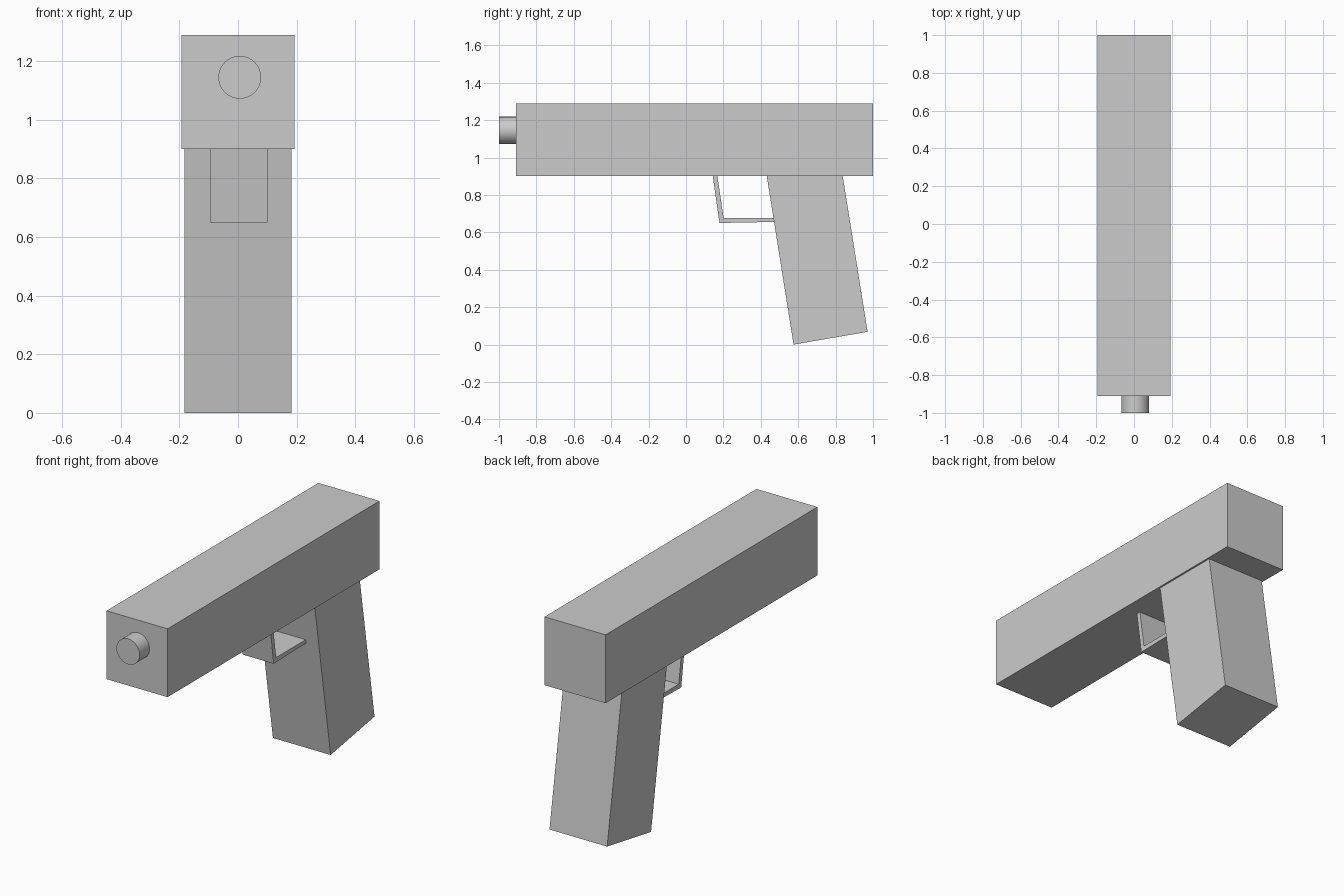
import bpy
import bmesh
import math

if "Cube" in bpy.data.objects:
    bpy.data.objects.remove(bpy.data.objects["Cube"])


def extrude_profile(name, profile, x0, x1):
    """Solid from a (y, z) outline swept along x."""
    bm = bmesh.new()
    face = bm.faces.new([bm.verts.new((x0, y, z)) for y, z in profile])
    swept = bmesh.ops.extrude_face_region(bm, geom=[face])["geom"]
    moved = [g for g in swept if isinstance(g, bmesh.types.BMVert)]
    bmesh.ops.translate(bm, verts=moved, vec=(x1 - x0, 0, 0))
    bmesh.ops.recalc_face_normals(bm, faces=bm.faces)
    mesh = bpy.data.meshes.new(name)
    bm.to_mesh(mesh)
    bm.free()
    obj = bpy.data.objects.new(name, mesh)
    bpy.context.collection.objects.link(obj)
    return obj


# Long rectangular upper body
extrude_profile("upper_body",
                [(-0.91, 0.90), (1.0, 0.90), (1.0, 1.29), (-0.91, 1.29)],
                -0.1925, 0.1925)

# Raked handle, its top flush with the underside of the body
extrude_profile("grip",
                [(0.432, 0.90), (0.575, 0.0), (0.971, 0.068), (0.838, 0.90)],
                -0.182, 0.182)

# Thin L-shaped strip running from the body back into the grip
extrude_profile("trigger_guard",
                [(0.143, 0.90), (0.179, 0.65), (0.49, 0.656),
                 (0.49, 0.677), (0.201, 0.677), (0.168, 0.90)],
                -0.095, 0.10)

# Short round muzzle
bpy.ops.mesh.primitive_cylinder_add(vertices=32, radius=0.073, depth=0.11,
                                    location=(0.006, -0.945, 1.145),
                                    rotation=(math.radians(90), 0, 0))
muzzle = bpy.context.object
muzzle.name = "muzzle"
bpy.ops.object.shade_smooth_by_angle(angle=math.radians(30))
